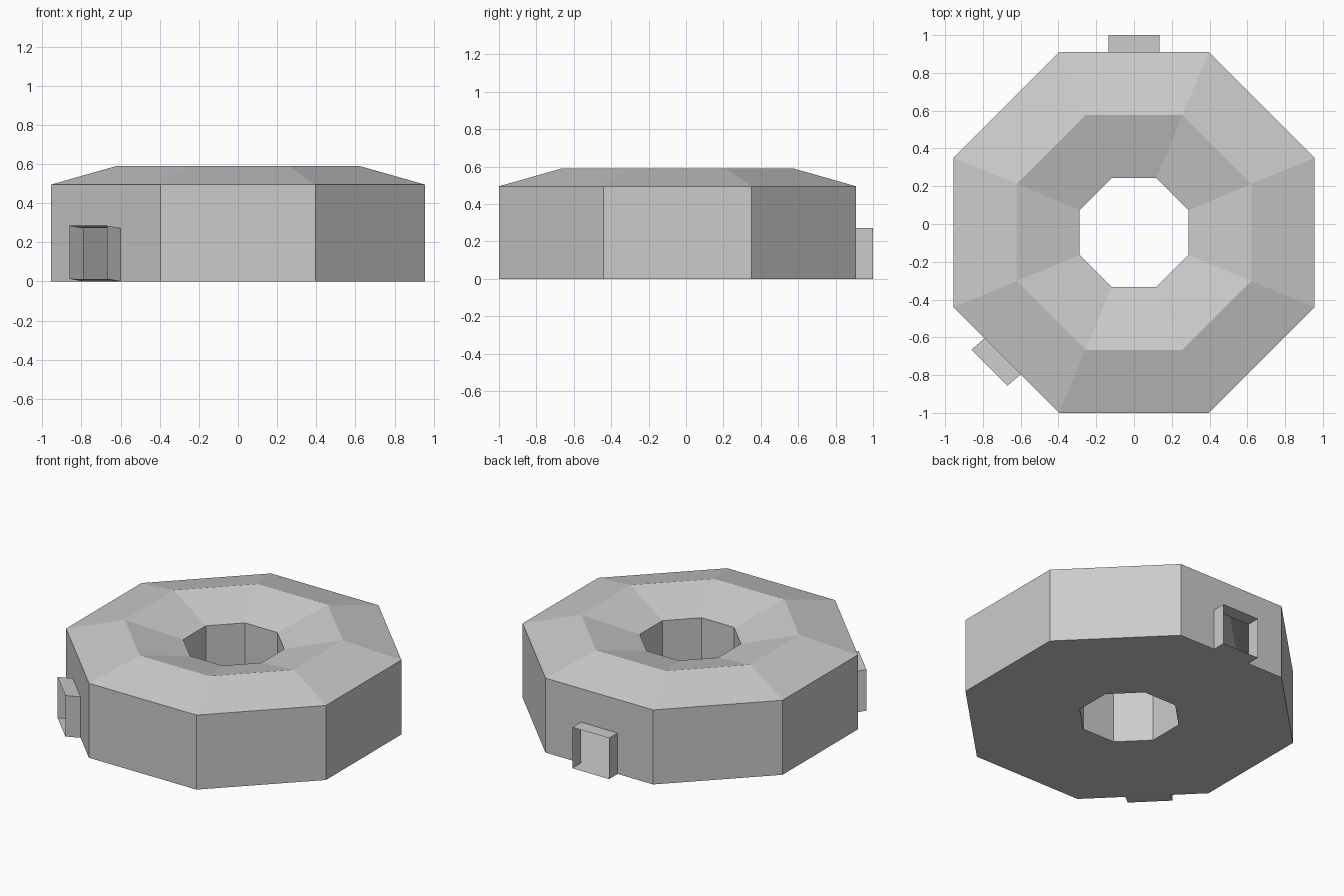
import bpy, math
from mathutils import Vector

if "Cube" in bpy.data.objects:
    bpy.data.objects.remove(bpy.data.objects["Cube"])

CY = -0.045                       # ring centre on y
C = math.cos(math.pi / 8)

def make_object(name, verts, faces):
    me = bpy.data.meshes.new(name)
    me.from_pydata([tuple(v) for v in verts], [], faces)
    me.update()
    ob = bpy.data.objects.new(name, me)
    bpy.context.collection.objects.link(ob)
    return ob

# cross-section of the ring: (apothem, z)
profile = [(0.955, 0), (0.955, 0.495), (0.621, 0.59), (0.288, 0.495), (0.288, 0)]
verts = []
for apothem, z in profile:
    for k in range(8):
        a = math.pi / 8 + k * math.pi / 4
        verts.append(Vector((apothem / C * math.cos(a), CY + apothem / C * math.sin(a), z)))

# doorways: side index -> (name, shift along the side, outward offset)
doors = {
    1: ("back_entry_frame", 0.0, Vector((0, 0.09, 0))),
    4: ("side_entry_frame", -0.028, Vector((-0.07, -0.06, 0.013))),
}
HALF, HEIGHT = 0.135, 0.272

faces = []
for i in range(8):
    j = (i + 1) % 8
    # roof slopes and inner well
    for r in (1, 2, 3):
        faces.append((r*8 + i, r*8 + j, r*8 + 8 + j, r*8 + 8 + i))
    if i in doors:
        # wall with a doorway opening into the hollow shell
        name, shift, off = doors[i]
        mid = (verts[i] + verts[j]) / 2
        d = (verts[j] - verts[i]).normalized()
        up = Vector((0, 0, HEIGHT))
        a0, b0 = mid + d * (shift - HALF), mid + d * (shift + HALF)
        n = len(verts)
        root = [a0, b0, b0 + up, a0 + up]
        verts += root
        faces.append((i, n, n + 3, n + 2, n + 1, j, 8 + j, 8 + i))
        faces.append((32 + i, 32 + j, j, n + 1, n, i))
        # thin open-ended surround of the doorway
        make_object(name, root + [v + off for v in root],
                    [(k, (k + 1) % 4, (k + 1) % 4 + 4, k + 4) for k in range(4)])
    else:
        # plain wall and floor
        faces.append((i, j, 8 + j, 8 + i))
        faces.append((32 + i, 32 + j, j, i))

make_object("octagonal_shell", verts, faces)
